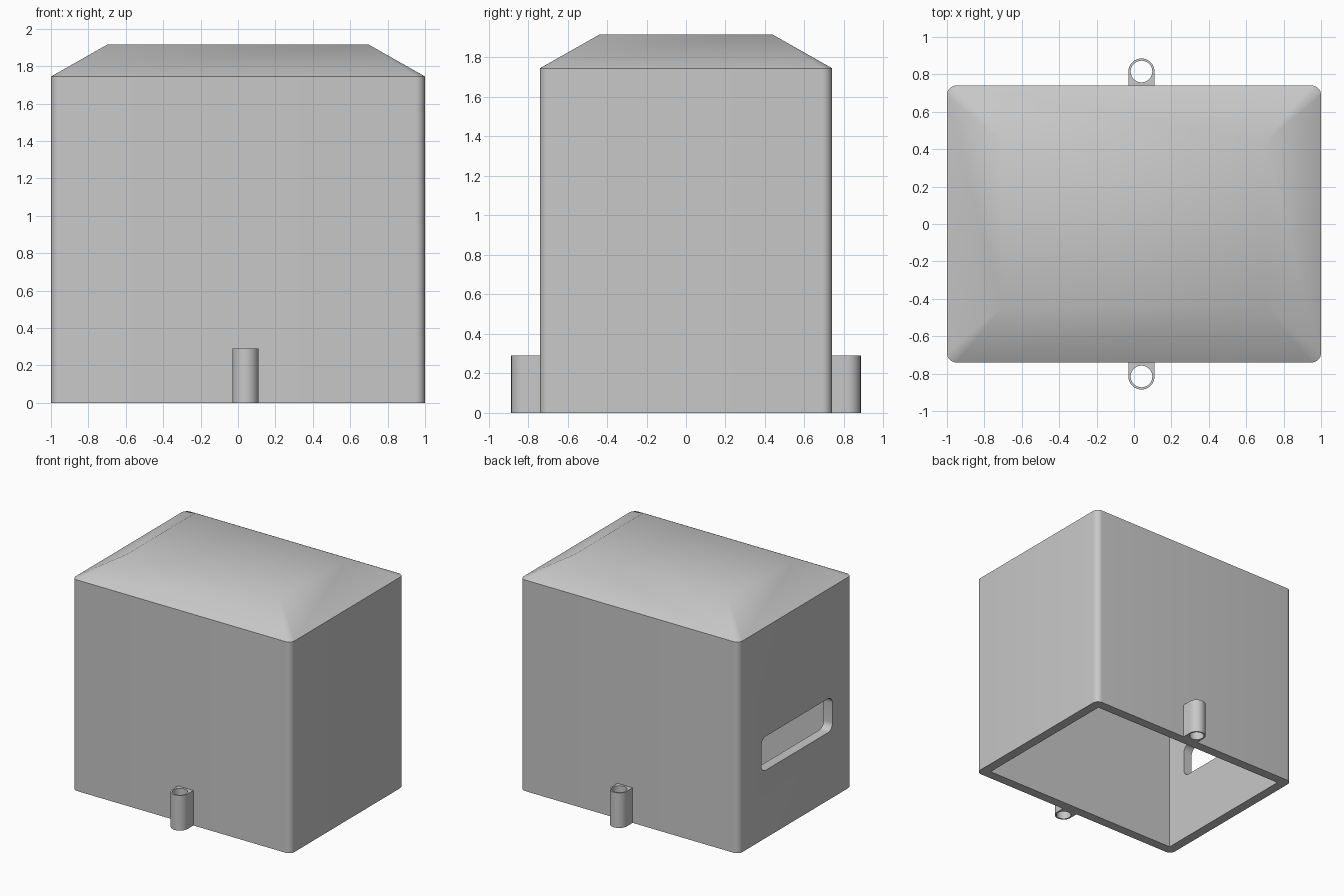
import bpy, bmesh, math

old = bpy.data.objects.get("Cube")
if old:
    bpy.data.objects.remove(old, do_unlink=True)

grey = bpy.data.materials.new("light_grey_plastic")
grey.use_nodes = True
GREY = (0.58, 0.58, 0.58, 1)
grey.diffuse_color = GREY
grey.node_tree.nodes["Principled BSDF"].inputs["Base Color"].default_value = GREY

WALL = 0.08
EAVE, TOP = 1.745, 1.915


def rounded_rect(hx, hy, r, steps=8):
    """Outline of a rectangle with rounded corners, centred on the origin."""
    pts = []
    for q, (sx, sy) in enumerate([(1, 1), (-1, 1), (-1, -1), (1, -1)]):
        for i in range(steps + 1):
            a = math.pi / 2 * (q + i / steps)
            pts.append((sx * (hx - r) + r * math.cos(a), sy * (hy - r) + r * math.sin(a)))
    return pts


def rect(hx, hy):
    return [(hx, hy), (-hx, hy), (-hx, -hy), (hx, -hy)]


def circle(cx, cy, r, n=32):
    return [(cx + r * math.cos(math.tau * i / n), cy + r * math.sin(math.tau * i / n)) for i in range(n)]


def hull(name, points):
    """Convex solid around the points, with coplanar faces merged."""
    bm = bmesh.new()
    for p in points:
        bm.verts.new(p)
    bmesh.ops.convex_hull(bm, input=bm.verts)
    bmesh.ops.dissolve_limit(bm, angle_limit=0.005, verts=bm.verts, edges=bm.edges)
    bmesh.ops.recalc_face_normals(bm, faces=bm.faces)
    mesh = bpy.data.meshes.new(name)
    bm.to_mesh(mesh)
    bm.free()
    mesh.materials.append(grey)
    ob = bpy.data.objects.new(name, mesh)
    bpy.context.collection.objects.link(ob)
    return ob


def at(outline, z):
    return [(x, y, z) for x, y in outline]


def activate(ob):
    bpy.ops.object.select_all(action='DESELECT')
    ob.select_set(True)
    bpy.context.view_layer.objects.active = ob


def cut(ob, cutter):
    activate(ob)
    mod = ob.modifiers.new("cut", 'BOOLEAN')
    mod.operation = 'DIFFERENCE'
    mod.solver = 'EXACT'
    mod.object = cutter
    bpy.ops.object.modifier_apply(modifier=mod.name)
    bpy.data.objects.remove(cutter, do_unlink=True)


def smooth(ob):
    activate(ob)
    bpy.ops.object.shade_smooth_by_angle(angle=math.radians(30))


# Housing: rounded box with a hipped roof, hollow and open underneath
outline = rounded_rect(1, 0.74, 0.05)
housing = hull("housing", at(outline, 0) + at(outline, EAVE) + at(rect(0.7, 0.44), TOP))
inner = rect(1 - WALL, 0.74 - WALL)
cavity = hull("cavity", at(inner, -0.1) + at(inner, EAVE - 0.045) + at(rect(0.68, 0.42), TOP - WALL))
cut(housing, cavity)

# Rounded slot through one end wall
slot_outline = [(y - 0.02, z + 0.70) for y, z in rounded_rect(0.465, 0.14, 0.06)]
slot = hull("slot", [(x, y, z) for x in (-1.1, -0.8) for y, z in slot_outline])
cut(housing, slot)
smooth(housing)

# Screw eyelets at the foot of the front and back walls
for side, name in ((-1, "front_eyelet"), (1, "back_eyelet")):
    cx, cy, r, height = 0.04, side * 0.815, 0.07, 0.29
    profile = circle(cx, cy, r) + [(cx - r, side * 0.7), (cx + r, side * 0.7)]
    eyelet = hull(name, at(profile, 0) + at(profile, height))
    bore = circle(cx, cy, 0.058)
    cut(eyelet, hull("bore", at(bore, -0.1) + at(bore, height + 0.1)))
    smooth(eyelet)
